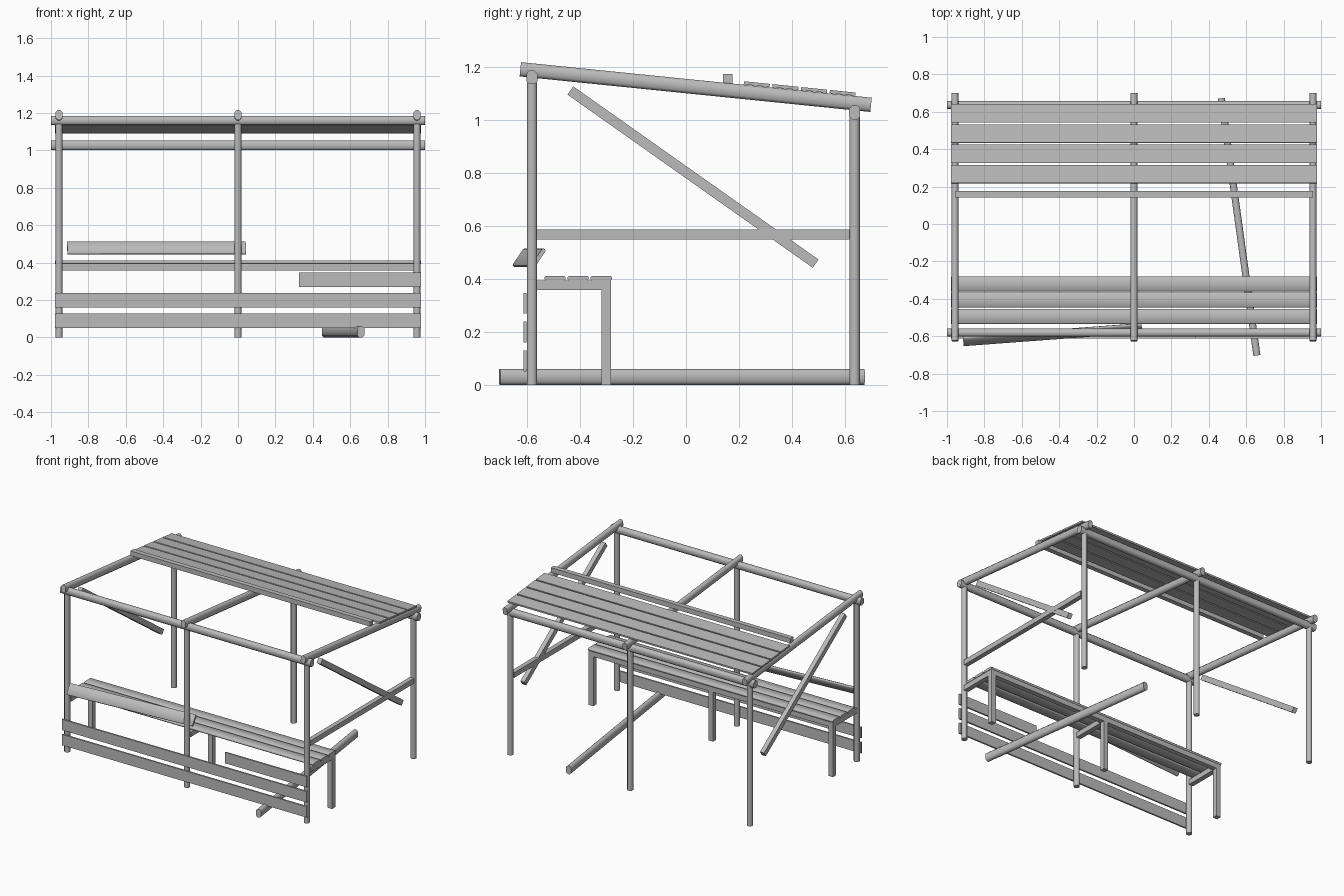
import bpy, bmesh, math
from mathutils import Vector, Matrix

cube = bpy.data.objects.get("Cube")
if cube:
    bpy.data.objects.remove(cube, do_unlink=True)

GREY = (0.5, 0.5, 0.5, 1)
timber = bpy.data.materials.new("grey_timber")
timber.use_nodes = True
timber.diffuse_color = GREY
timber.node_tree.nodes["Principled BSDF"].inputs["Base Color"].default_value = GREY


def beam(name, start, end, width, height, chamfer=0, roll=0):
    """Timber from start to end; a chamfer on the long edges makes it smooth shaded."""
    start, end = Vector(start), Vector(end)
    along = (end - start).normalized()
    side = Vector((0, 0, 1)).cross(along)
    side = side.normalized() if side.length > 0.01 else Vector((1, 0, 0))
    up = along.cross(side)
    c, s = math.cos(roll), math.sin(roll)
    side, up = side * c - up * s, up * c + side * s
    bm = bmesh.new()
    bmesh.ops.create_cube(bm, size=1)
    bmesh.ops.scale(bm, vec=((end - start).length, width, height), verts=bm.verts)
    if chamfer:
        long_edges = [e for e in bm.edges
                      if abs(e.verts[0].co.x - e.verts[1].co.x) > 0.01]
        bmesh.ops.bevel(bm, geom=long_edges, offset=chamfer, segments=1,
                        affect='EDGES', profile=0.5)
    turn = Matrix((along, side, up)).transposed().to_4x4()
    bm.transform(Matrix.Translation((start + end) / 2) @ turn)
    mesh = bpy.data.meshes.new(name)
    bm.to_mesh(mesh)
    bm.free()
    mesh.materials.append(timber)
    obj = bpy.data.objects.new(name, mesh)
    bpy.context.collection.objects.link(obj)
    if chamfer:
        bpy.ops.object.select_all(action='DESELECT')
        obj.select_set(True)
        bpy.context.view_layer.objects.active = obj
        bpy.ops.object.shade_smooth_by_angle(angle=math.radians(60))
    return obj


FRONT, BACK, SIDE = -0.581, 0.636, 0.957
ROUND = 0.011
BENCH_Y, BENCH_Z = -0.301, 0.375

# Three frames: posts, sloping rafter, bench leg and bench bearer
for label, x in (("right", -SIDE), ("middle", 0), ("left", SIDE)):
    beam(label + "_front_post", (x, FRONT, 0), (x, FRONT, 1.14), 0.037, 0.039, ROUND)
    beam(label + "_back_post", (x, BACK, 0), (x, BACK, 1.01), 0.037, 0.039, ROUND)
    beam(label + "_rafter", (x, -0.625, 1.19), (x, 0.698, 1.056), 0.036, 0.054, ROUND)
    beam(label + "_bench_leg", (x, BENCH_Y, 0), (x, BENCH_Y, 0.358), 0.036, 0.036)
    beam(label + "_bench_bearer", (x, -0.563, BENCH_Z), (x, -0.283, BENCH_Z), 0.036, 0.036)

# Long rails on the posts
beam("front_rail", (-1, FRONT, 1.16), (1, FRONT, 1.16), 0.042, 0.05, ROUND)
beam("back_rail", (-1, BACK, 1.027), (1, BACK, 1.027), 0.042, 0.052, ROUND)

# Loose diagonal braces and the one remaining side rail
for label, x in (("right", -SIDE), ("left", SIDE)):
    beam(label + "_brace", (x, -0.436, 1.11), (x, 0.489, 0.457), 0.032, 0.038)
beam("left_side_rail", (SIDE, -0.563, 0.567), (SIDE, 0.617, 0.567), 0.034, 0.037)

# Roof purlin and slats lying on the rafter slope
beam("roof_purlin", (-SIDE, 0.158, 1.154), (SIDE, 0.158, 1.154), 0.035, 0.035)
slope = math.atan2(1.19 - 1.056, 0.698 + 0.625)
for i in range(4):
    y = 0.267 + i * 0.108
    z = 1.134 - (y - 0.267) * math.tan(slope)
    beam(f"roof_slat_{i + 1}", (-0.978, y, z), (0.978, y, z), 0.098, 0.012, roll=slope)

# Bench seat
beam("bench_back_beam", (-SIDE, BENCH_Y, BENCH_Z), (SIDE, BENCH_Y, BENCH_Z), 0.036, 0.036)
for i in range(3):
    y = -0.494 + i * 0.087
    beam(f"bench_slat_{i + 1}", (-0.978, y, 0.402), (0.978, y, 0.402), 0.08, 0.018, 0.005)

# Boards across the front, the top one broken short
for i, x in enumerate((-0.978, -0.978, 0.325)):
    z = 0.09 + i * 0.109
    beam(f"front_board_{i + 1}", (x, -0.607, z), (0.978, -0.607, z), 0.012, 0.078)

# Fallen timbers
beam("loose_board", (-0.913, -0.627, 0.479), (0.042, -0.556, 0.479),
     0.016, 0.08, 0.005, math.radians(34))
beam("fallen_beam", (0.467, 0.672, 0.03), (0.657, -0.703, 0.03), 0.038, 0.06, ROUND)
